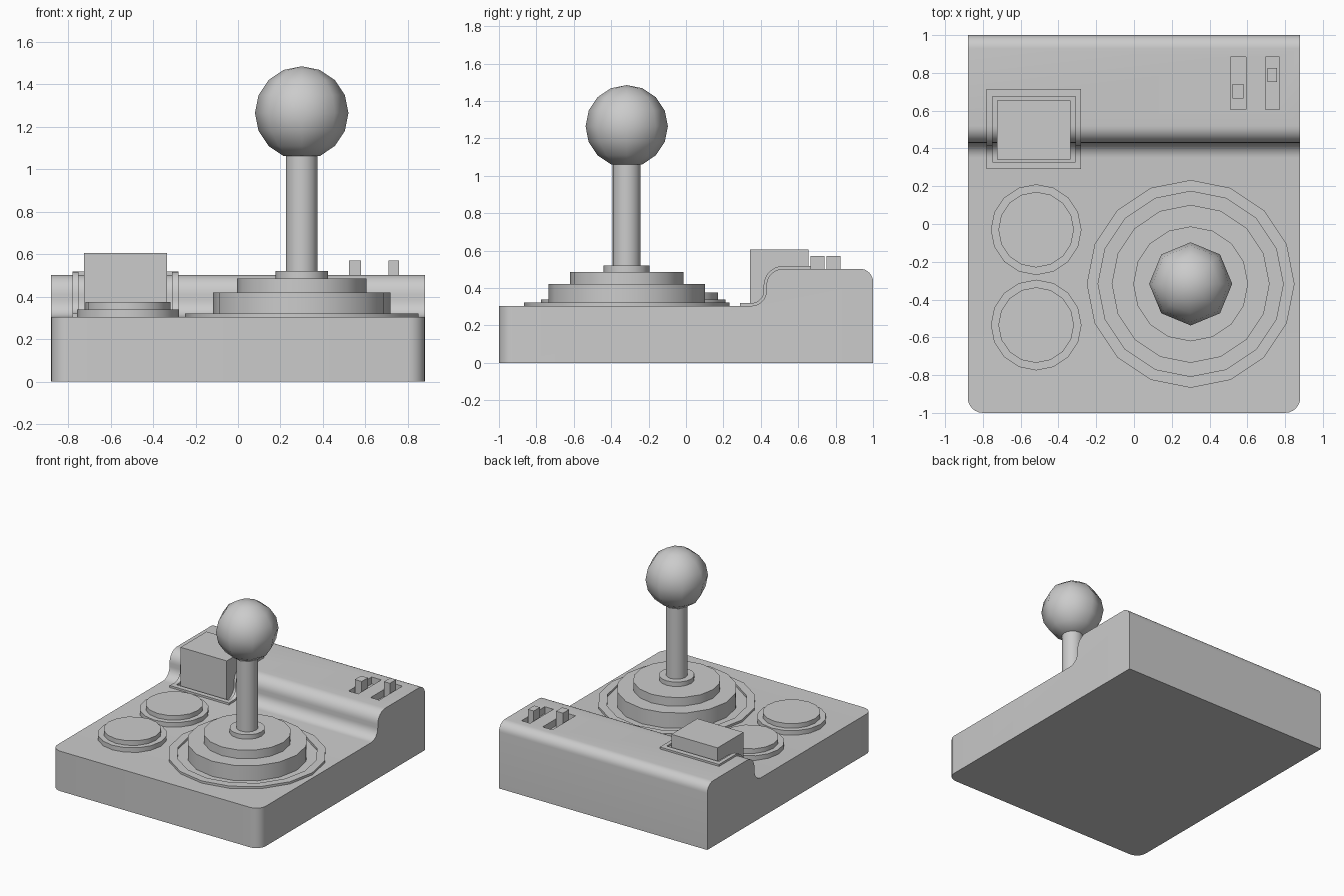
import bpy, bmesh
from math import sin, cos, pi, radians
from mathutils import Vector

if "Cube" in bpy.data.objects:
    bpy.data.objects.remove(bpy.data.objects["Cube"])


def finish(name, bm, smooth=True):
    bmesh.ops.recalc_face_normals(bm, faces=bm.faces)
    me = bpy.data.meshes.new(name)
    bm.to_mesh(me)
    bm.free()
    ob = bpy.data.objects.new(name, me)
    bpy.context.collection.objects.link(ob)
    if smooth:
        smooth_object(ob)
    return ob


def activate(ob):
    bpy.ops.object.select_all(action='DESELECT')
    ob.select_set(True)
    bpy.context.view_layer.objects.active = ob


def smooth_object(ob):
    activate(ob)
    bpy.ops.object.shade_smooth_by_angle(angle=radians(35))


def prism(profile, x0, x1):
    """Extrude a closed (y, z) profile from x0 to x1."""
    bm = bmesh.new()
    face = bm.faces.new([bm.verts.new((x0, y, z)) for y, z in profile])
    ext = bmesh.ops.extrude_face_region(bm, geom=[face])
    bmesh.ops.translate(bm, vec=(x1 - x0, 0, 0),
                        verts=[g for g in ext['geom'] if isinstance(g, bmesh.types.BMVert)])
    return bm


def box(name, x0, x1, y0, y1, z0, z1):
    return finish(name, prism([(y0, z0), (y1, z0), (y1, z1), (y0, z1)], x0, x1), False)


def lathe(name, cx, cy, rz, sides=16, closed=False):
    """Spin an (r, z) outline; open outlines are capped at both ends."""
    bm = bmesh.new()
    rings = [[bm.verts.new((cx + r * cos(2 * pi * i / sides), cy + r * sin(2 * pi * i / sides), z))
              for i in range(sides)] for r, z in rz]
    pairs = list(zip(rings, rings[1:]))
    if closed:
        pairs.append((rings[-1], rings[0]))
    else:
        bm.faces.new(rings[0])
        bm.faces.new(rings[-1])
    for a, b in pairs:
        for i in range(sides):
            j = (i + 1) % sides
            bm.faces.new((a[i], a[j], b[j], b[i]))
    return finish(name, bm)


def cut(ob, cutter):
    mod = ob.modifiers.new("cut", 'BOOLEAN')
    mod.operation, mod.object = 'DIFFERENCE', cutter
    activate(ob)
    bpy.ops.object.modifier_apply(modifier=mod.name)
    bpy.data.objects.remove(cutter)


def arc(cy, cz, r, a0, a1, n=8):
    return [(cy + r * cos(radians(a0 + (a1 - a0) * i / n)),
             cz + r * sin(radians(a0 + (a1 - a0) * i / n))) for i in range(n + 1)]


def step_curve(t):
    """S-shaped step in the deck, raised by t along its normal."""
    return arc(0.35, 0.385, 0.08 - t, -90, 0) + arc(0.52, 0.413, 0.09 + t, 180, 90)


LOW, HIGH = 0.305, 0.503

# Case: stepped profile with rounded front corners
bm = prism([(-1, 0), (-1, LOW)] + step_curve(0) + arc(0.93, HIGH - 0.07, 0.07, 90, 0) + [(1, 0)],
           -0.88, 0.88)
front = [e for e in bm.edges if all(v.co.y < -0.99 for v in e.verts)
         and abs(e.verts[0].co.x - e.verts[1].co.x) < 1e-4]
bmesh.ops.bevel(bm, geom=front, offset=0.08, segments=6, profile=0.5, affect='EDGES')
case = finish("case", bm, False)

# Slide switches in recessed slots
for n, (x0, x1, k0, k1, y0) in enumerate([(0.51, 0.592, 0.522, 0.58, 0.665),
                                          (0.697, 0.77, 0.708, 0.757, 0.752)]):
    cut(case, box("slot_cutter", x0, x1, 0.605, 0.885, 0.45, 0.6))
    box(f"slide_switch_{n + 1}", k0, k1, y0, y0 + 0.075, 0.44, 0.571)
smooth_object(case)

# Bezel frame following the step, around the square button
T = 0.015
frame = finish("square_button_bezel",
               prism([(0.29, LOW), (0.29, LOW + T)] + step_curve(T) + [(0.715, HIGH + T), (0.715, HIGH)]
                     + step_curve(0)[::-1], -0.78, -0.28), False)
cut(frame, box("bezel_cutter", -0.75, -0.31, 0.328, 0.675, 0.2, 0.7))
smooth_object(frame)
box("square_button", -0.725, -0.335, 0.342, 0.655, 0.295, 0.607)

# Two round buttons
for n, y in enumerate((-0.03, -0.535)):
    lathe(f"round_button_{n + 1}", -0.518, y,
          [(0.24, LOW - 0.01), (0.24, 0.34), (0.2, 0.34), (0.2, 0.375)])

# Joystick: trim ring, stepped base, shaft and ball
SX, SY = 0.3, -0.317
lathe("stick_trim_ring", SX, SY,
      [(0.55, LOW - 0.01), (0.55, 0.322), (0.49, 0.322), (0.49, LOW - 0.01)], closed=True)
lathe("stick_base", SX, SY,
      [(0.418, LOW - 0.01), (0.418, 0.421), (0.304, 0.421), (0.304, 0.487), (0.123, 0.487), (0.123, 0.521)])
lathe("stick_shaft", SX, SY, [(0.075, 0.51), (0.075, 1.08)])
ball = bmesh.new()
bmesh.ops.create_uvsphere(ball, u_segments=8, v_segments=8, radius=0.22)
bmesh.ops.translate(ball, verts=ball.verts, vec=Vector((SX, SY, 1.265)))
ball_ob = finish("stick_ball", ball, False)
bottom = bmesh.new()
bottom.from_mesh(ball_ob.data)
bmesh.ops.dissolve_verts(bottom, verts=[v for v in bottom.verts if v.co.z < 1.05])  # flat underside
bottom.to_mesh(ball_ob.data)
bottom.free()
activate(ball_ob)
bpy.ops.object.shade_smooth_by_angle(angle=radians(60))
